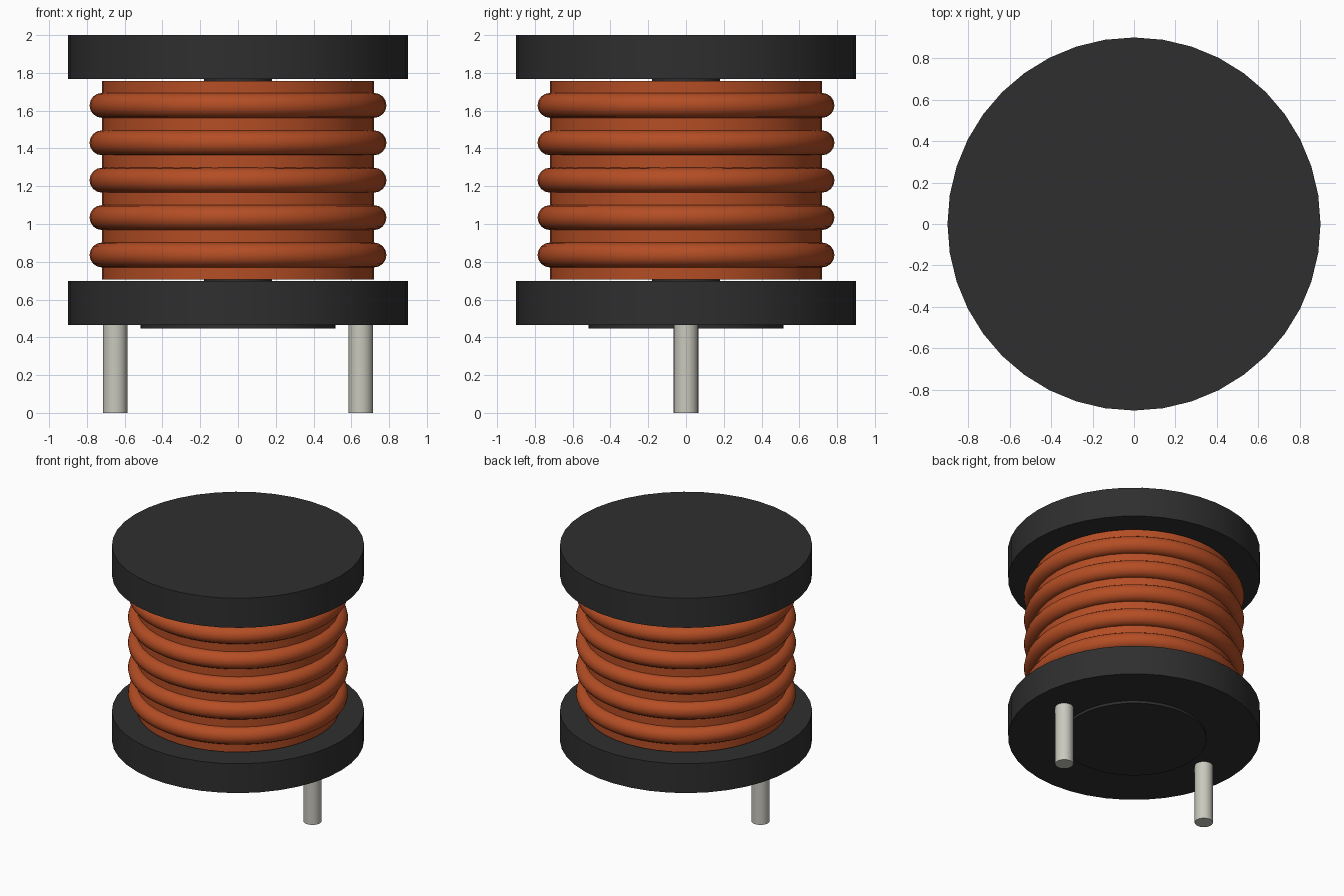
import bpy
import math

cube = bpy.data.objects.get("Cube")
if cube:
    bpy.data.objects.remove(cube, do_unlink=True)


def material(name, rgb):
    mat = bpy.data.materials.new(name)
    mat.use_nodes = True
    mat.diffuse_color = (*rgb, 1)
    bsdf = mat.node_tree.nodes["Principled BSDF"]
    bsdf.inputs["Base Color"].default_value = (*rgb, 1)
    bsdf.inputs["Roughness"].default_value = 0.6
    return mat


ferrite = material("dark ferrite", (0.028, 0.028, 0.028))
copper = material("copper enamel", (0.46, 0.075, 0.018))
tin = material("tinned metal", (0.58, 0.58, 0.51))


def finish(name, mat):
    obj = bpy.context.object
    obj.name = obj.data.name = name
    obj.data.materials.append(mat)
    bpy.ops.object.shade_smooth_by_angle(angle=math.radians(35))


def cylinder(name, mat, radius, bottom, top, x=0, sides=40):
    bpy.ops.mesh.primitive_cylinder_add(
        vertices=sides, radius=radius, depth=top - bottom,
        location=(x, 0, (bottom + top) / 2))
    finish(name, mat)


# Ferrite bobbin: two flanges, a slim core and a raised foot
cylinder("lower_flange", ferrite, 0.9, 0.466, 0.697)
cylinder("upper_flange", ferrite, 0.9, 1.767, 2.0)
cylinder("core", ferrite, 0.18, 0.6, 1.85)
cylinder("base_disc", ferrite, 0.517, 0.446, 0.5)

# Copper winding body with raised turns of wire
cylinder("winding_body", copper, 0.721, 0.705, 1.758)
for i in range(5):
    bpy.ops.mesh.primitive_torus_add(
        major_radius=0.72, minor_radius=0.066, major_segments=48,
        minor_segments=16, location=(0, 0, 0.836 + i * 0.198))
    finish(f"wire_turn_{i + 1}", copper)

# Mounting pins
for name, x in (("left_pin", 0.65), ("right_pin", -0.65)):
    cylinder(name, tin, 0.065, 0, 0.5, x, sides=24)
